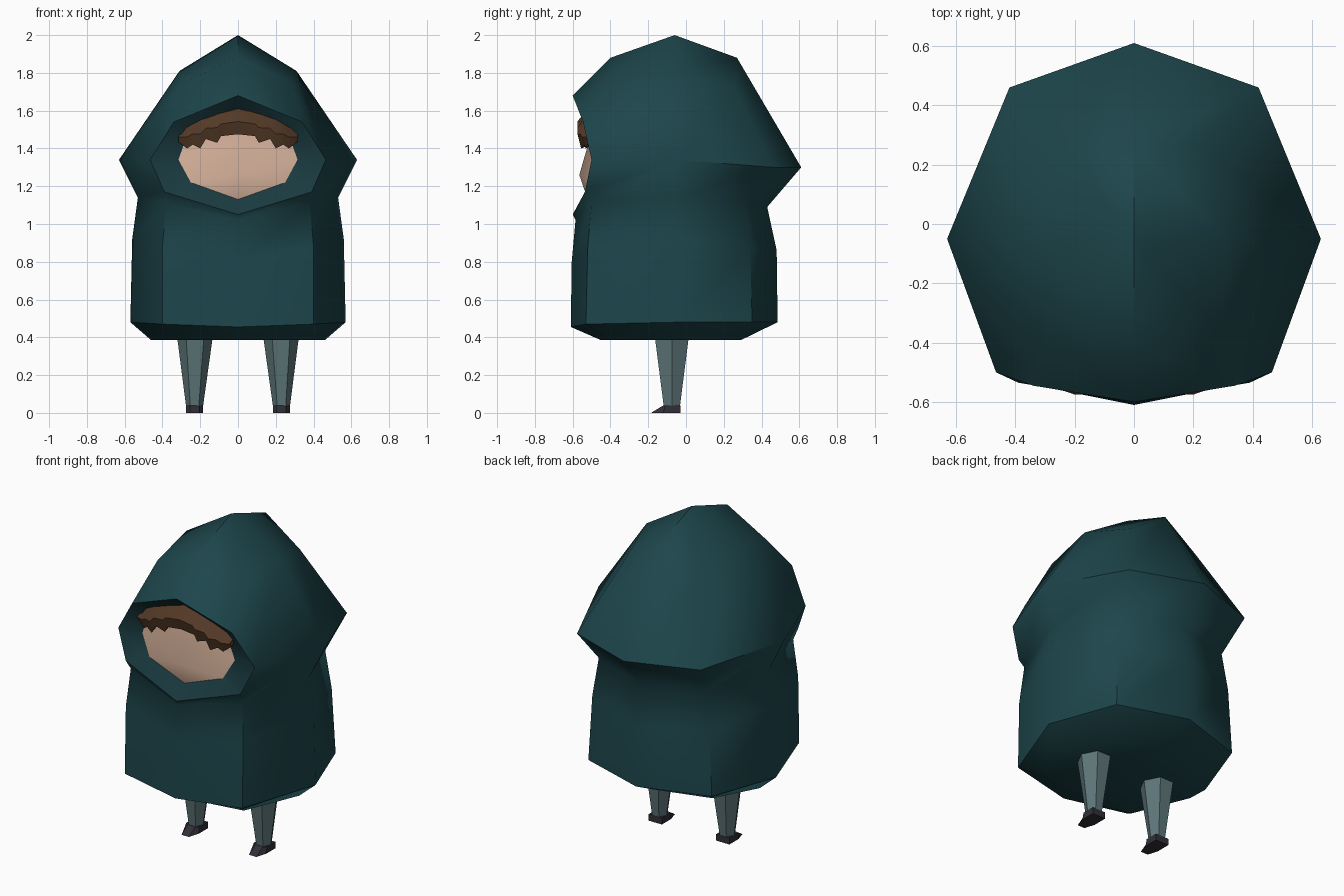
import bpy, bmesh, math
from mathutils import Vector

if "Cube" in bpy.data.objects:
    bpy.data.objects.remove(bpy.data.objects["Cube"])


def material(name, rgb):
    m = bpy.data.materials.new(name)
    m.diffuse_color = (*rgb, 1)
    m.use_nodes = True
    m.node_tree.nodes["Principled BSDF"].inputs["Base Color"].default_value = m.diffuse_color
    return m


TEAL = material("dark teal cloth", (0.012, 0.06, 0.07))
LINING = material("lining cloth", (0.01, 0.042, 0.05))
SKIN = material("skin", (0.68, 0.45, 0.33))
HAIR = material("brown hair", (0.09, 0.042, 0.02))
TROUSER = material("grey cloth", (0.11, 0.18, 0.19))
SHOE = material("dark leather", (0.03, 0.028, 0.04))


def build(name, faces, mat, angle, mirror=True, facing=None):
    """Make an object from faces given as point lists, mirrored across x."""
    bm = bmesh.new()
    for f in faces:
        pts = [Vector(p) for p in f]
        bm.faces.new([bm.verts.new(p) for p in pts])
        if mirror:
            bm.faces.new([bm.verts.new((-p.x, p.y, p.z)) for p in reversed(pts)])
    bmesh.ops.remove_doubles(bm, verts=bm.verts, dist=0.001)
    bmesh.ops.recalc_face_normals(bm, faces=bm.faces)
    if facing and sum((f.normal.dot(Vector(facing)) * f.calc_area() for f in bm.faces)) < 0:
        bmesh.ops.reverse_faces(bm, faces=bm.faces)
    me = bpy.data.meshes.new(name)
    bm.to_mesh(me)
    bm.free()
    me.materials.append(mat)
    ob = bpy.data.objects.new(name, me)
    bpy.context.collection.objects.link(ob)
    bpy.ops.object.select_all(action='DESELECT')
    ob.select_set(True)
    bpy.context.view_layer.objects.active = ob
    bpy.ops.object.shade_smooth_by_angle(angle=math.radians(angle))
    return ob


def strip(a, b, closed=False):
    """Quads joining two rows of points."""
    n = len(a)
    return [(a[i], a[(i + 1) % n], b[(i + 1) % n], b[i]) for i in range(n if closed else n - 1)]


# Coat: half rings running front to back, from hem to hood edge
rings = [
    [(0, -.45, .385), (.32, -.40, .385), (.46, -.06, .385), (.32, .20, .385), (0, .29, .385)],
    [(0, -.61, .455), (.40, -.53, .47), (.57, -.06, .48), (.42, .35, .48), (0, .485, .48)],
    [(0, -.605, .80), (.40, -.52, .88), (.56, -.06, .92), (.40, .34, .88), (0, .48, .86)],
    [(0, -.585, 1.02), (.38, -.50, 1.11), (.53, -.06, 1.14), (.37, .32, 1.11), (0, .43, 1.09)],
    [(0, -.60, 1.05), (.39, -.535, 1.17), (.63, -.05, 1.34), (.42, .46, 1.30), (0, .61, 1.30)],
]
coat = [f for a, b in zip(rings, rings[1:]) for f in strip(a, b)]
for i in range(4):
    coat.append(((0, -.06, .385), rings[0][i], rings[0][i + 1]))

# Hood: rim of the opening, then shoulders, crown and back
rim = [rings[4][0], rings[4][1], (.465, -.50, 1.34), (.34, -.545, 1.54), (0, -.60, 1.68)]
side, back_side, back = rings[4][2:]
up_front, up_mid, up_back = (.29, -.37, 1.75), (.31, -.06, 1.81), (.24, .26, 1.72)
top_front, top, top_back = (0, -.40, 1.88), (0, -.06, 2.0), (0, .27, 1.88)
coat += [
    (rim[1], side, rim[2]),
    (rim[2], side, up_mid, up_front), (rim[2], up_front, rim[3]),
    (rim[3], up_front, top_front, rim[4]),
    (up_front, up_mid, top, top_front), (up_mid, up_back, top_back, top),
    (side, back_side, up_back, up_mid), (back_side, back, top_back, up_back),
]
build("hooded_coat", coat, TEAL, 50)

# Lining between hood rim and face
inner = [(0, -.52, 1.13), (.25, -.505, 1.22), (.315, -.48, 1.34), (.26, -.49, 1.50), (0, -.52, 1.61)]
build("hood_lining", strip(rim, inner), LINING, 50, facing=(0, -1, 0))

# Face: slanted down to a forward chin
chin, brow = (0, -.565, 1.26), (0, -.51, 1.45)
build("face", [(chin, inner[0], inner[1]), (chin, inner[1], inner[2]), (chin, inner[2], brow),
               (brow, inner[2], inner[3]), (brow, inner[3], inner[4])],
      SKIN, 60, facing=(0, -1, 0))

# Fringe: columns of (x, top z, bottom z) giving the ragged lower edge
cols = [(0, 1.61, 1.475), (.09, 1.595, 1.465), (.11, 1.59, 1.43), (.17, 1.565, 1.45), (.20, 1.555, 1.40),
        (.24, 1.535, 1.42), (.27, 1.52, 1.40), (.315, 1.485, 1.435)]
rows = [[], [], [], []]
for x, zt, zb in cols:
    y = max(0, x - .2) * .35
    rows[0].append((x, -.52 + y, zt))
    rows[1].append((x, -.575 + y, zb + (zt - zb) * .5))
    rows[2].append((x, -.555 + y, zb))
    rows[3].append((x, -.48 + y * .5, zb + .03))
fringe = [f for a, b in zip(rows, rows[1:] + rows[:1]) for f in strip(a, b)]
fringe.append(tuple(r[-1] for r in rows))
build("hair_fringe", fringe, HAIR, 45)


# Legs and feet
def ring(cx, cy, r, z, n=6):
    return [(cx + r * math.cos(2 * math.pi * i / n), cy + r * math.sin(2 * math.pi * i / n) * 1.1, z)
            for i in range(n)]


for label, s in (("left", -1), ("right", 1)):
    hi, lo = ring(s * .228, -.075, .094, .40), ring(s * .23, -.075, .045, .035)
    build(label + "_leg", strip(hi, lo, True) + [tuple(hi), tuple(lo)], TROUSER, 50, mirror=False)
    x = s * .23
    sole = [(x - .045, -.03, 0), (x + .045, -.03, 0), (x + .045, -.12, 0),
            (x + .025, -.185, 0), (x - .025, -.185, 0), (x - .045, -.12, 0)]
    upper = [(x - .045, -.03, .04), (x + .045, -.03, .04), (x + .045, -.11, .04),
             (x + .025, -.125, .037), (x - .025, -.125, .037), (x - .045, -.11, .04)]
    build(label + "_foot", strip(sole, upper, True) + [tuple(sole), tuple(upper)], SHOE, 30, mirror=False)
